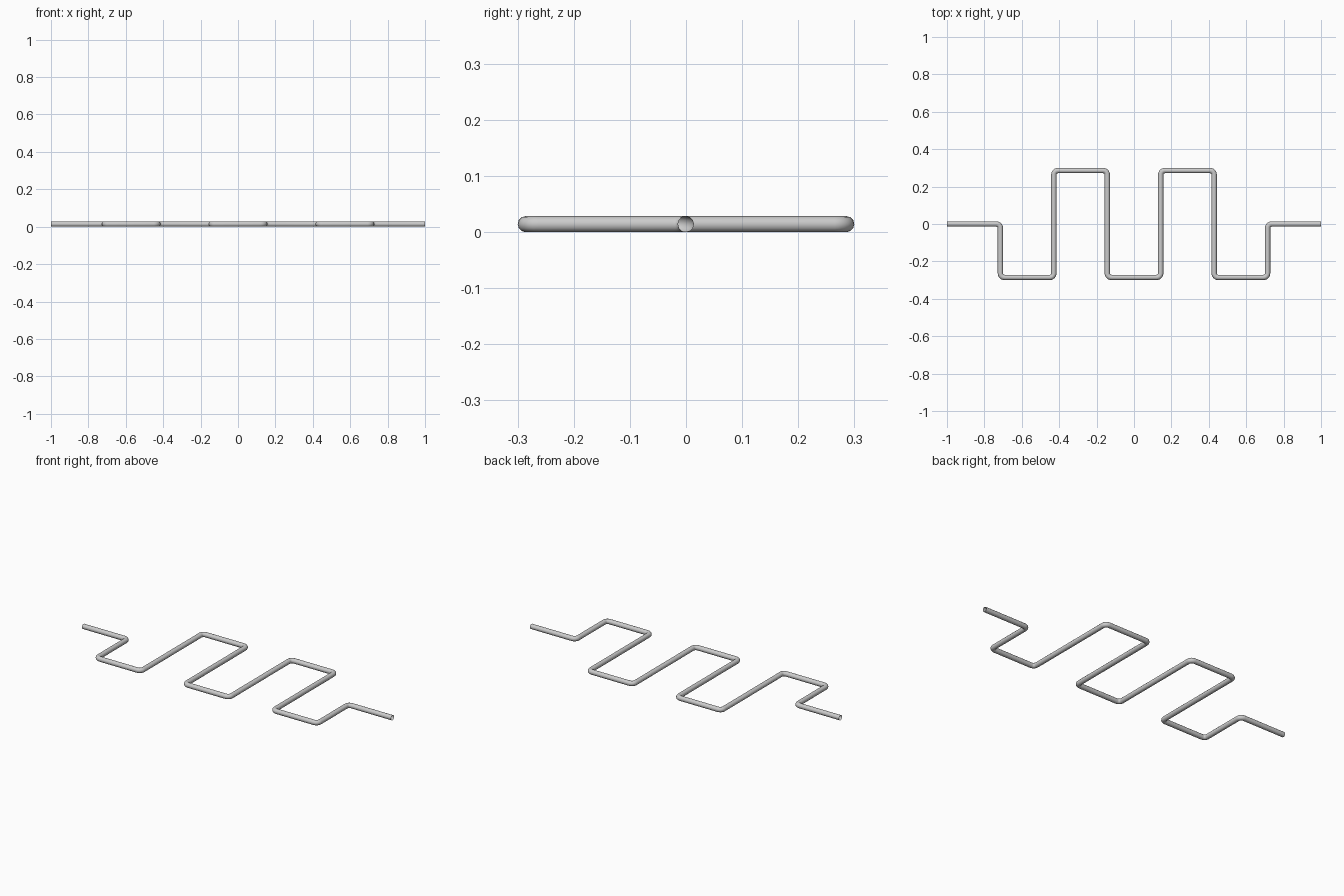
import bpy
from mathutils import Vector

if "Cube" in bpy.data.objects:
    bpy.data.objects.remove(bpy.data.objects["Cube"])

U = 2 / 7          # meander grid step
R = U * 0.05       # tube radius
FILLET = 0.022     # centreline bend radius
STEPS = 6

# Centreline corners of the meander, in grid steps
corners = [(-3.5, 0), (-2.5, 0), (-2.5, -1), (-1.5, -1), (-1.5, 1), (-0.5, 1), (-0.5, -1)]
corners += [(-x, y) for x, y in reversed(corners)]
pts = [Vector((x * U, y * U, R)) for x, y in corners]


def rounded(points):
    """Replace each inner corner with a quarter-circle bend."""
    from math import sin, cos, pi
    out = [points[0]]
    for a, b, c in zip(points, points[1:], points[2:]):
        d0, d1 = (b - a).normalized(), (c - b).normalized()
        centre = b - d0 * FILLET + d1 * FILLET
        for i in range(STEPS + 1):
            t = i / STEPS * pi / 2
            out.append(centre - d1 * FILLET * cos(t) + d0 * FILLET * sin(t))
    return out + [points[-1]]


# Open-ended bent tube
path = rounded(pts)
curve = bpy.data.curves.new("bent_tube", 'CURVE')
curve.dimensions = '3D'
curve.bevel_depth = R
curve.bevel_resolution = 4
curve.use_fill_caps = False
spline = curve.splines.new('POLY')
spline.points.add(len(path) - 1)
for p, co in zip(spline.points, path):
    p.co = (*co, 1)
spline.use_smooth = True

tube = bpy.data.objects.new("bent_tube", curve)
bpy.context.collection.objects.link(tube)
bpy.context.view_layer.objects.active = tube
tube.select_set(True)
bpy.ops.object.convert(target='MESH')
